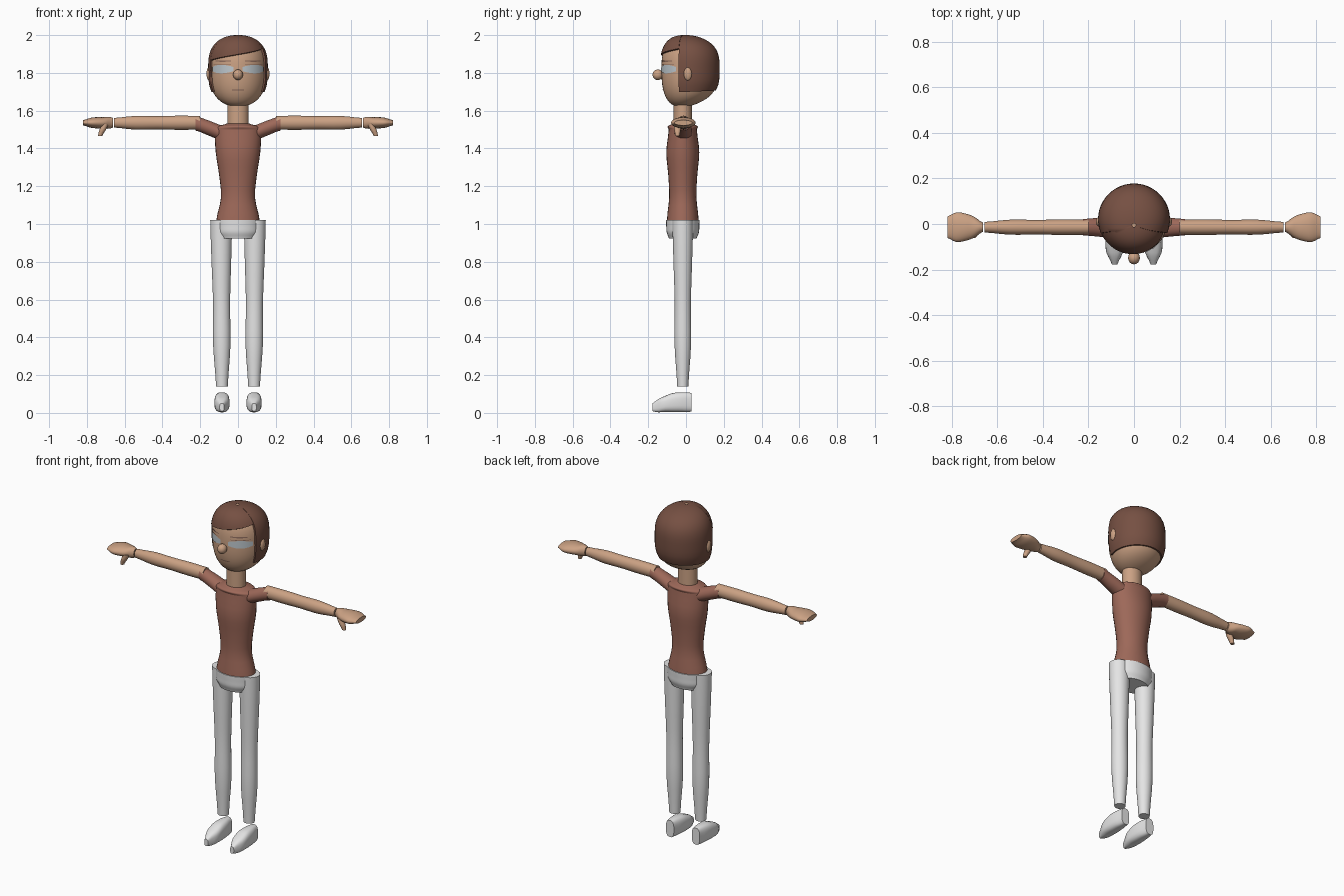
import bpy, bmesh, math
from math import sin, cos, pi, copysign

cube = bpy.data.objects.get("Cube")
if cube:
    bpy.data.objects.remove(cube, do_unlink=True)


def material(name, red, green, blue):
    mat = bpy.data.materials.new(name)
    mat.use_nodes = True
    mat.diffuse_color = (red, green, blue, 1)
    shader = mat.node_tree.nodes["Principled BSDF"]
    shader.inputs["Base Color"].default_value = mat.diffuse_color
    return mat


SKIN = material("skin", 0.6, 0.36, 0.23)
SHIRT = material("shirt_red_brown", 0.34, 0.14, 0.1)
HAIR = material("hair_brown", 0.18, 0.08, 0.055)
CLOTH = material("white_cloth", 0.78, 0.78, 0.78)
EYE = material("eye_pale_blue", 0.52, 0.58, 0.62)
BROW = material("brow_brown", 0.27, 0.15, 0.11)


def steps(start, end, count):
    """Evenly spaced values including both ends."""
    return [start + (end - start) * i / count for i in range(count + 1)]


def blend(keys, t):
    """Smooth curve through evenly spaced key values; a lone key is constant."""
    last = len(keys) - 1
    i = max(0, min(int(t * last), last - 1))
    before, start, end, after = (keys[max(0, min(last, i + k))] for k in (-1, 0, 1, 2))
    f = t * last - i
    leaving, arriving = (end - before) / 2, (after - start) / 2
    bend = 3 * (end - start) - 2 * leaving - arriving
    twist = leaving + arriving - 2 * (end - start)
    return start + f * (leaving + f * (bend + f * twist))


def smooth(obj):
    bpy.ops.object.select_all(action='DESELECT')
    obj.select_set(True)
    bpy.context.view_layer.objects.active = obj
    bpy.ops.object.shade_smooth_by_angle(angle=pi / 4)


def surface(name, mat, rows, closed=True, caps=True):
    """Join equal rows of points into a smooth shaded surface."""
    bm = bmesh.new()
    grid = [[bm.verts.new(point) for point in row] for row in rows]
    count = len(grid[0])
    for low, high in zip(grid, grid[1:]):
        for i in range(count if closed else count - 1):
            j = (i + 1) % count
            bm.faces.new((low[i], low[j], high[j], high[i]))
    if caps:
        bm.faces.new(grid[0])
        bm.faces.new(grid[-1])
        bmesh.ops.recalc_face_normals(bm, faces=bm.faces)
    mesh = bpy.data.meshes.new(name)
    bm.to_mesh(mesh)
    bm.free()
    mesh.materials.append(mat)
    obj = bpy.data.objects.new(name, mesh)
    bpy.context.collection.objects.link(obj)
    smooth(obj)


def loft(name, mat, axis, start, end, across, along, wide, ratio, side=1, power=1):
    """Sweep an oval along an axis; centre, width and proportion follow key values."""
    rows = []
    for t in steps(0, 1, 12):
        place = start + (end - start) * t
        radius = blend(wide, t)
        row = []
        for angle in steps(0, math.tau, 28)[:-1]:
            c, s = cos(angle), sin(angle)
            a = blend(across, t) + radius * copysign(abs(c) ** power, c)
            b = blend(along, t) + radius * blend(ratio, t) * copysign(abs(s) ** power, s)
            x, y, z = {"x": (place, a, b), "y": (a, place, b), "z": (a, b, place)}[axis]
            row.append((side * x, y, z))
        rows.append(row)
    surface(name, mat, rows)


def ball(name, mat, centre, radii):
    bpy.ops.mesh.primitive_uv_sphere_add(segments=20, ring_count=12, location=centre)
    obj = bpy.context.object
    obj.name = name
    obj.scale = radii
    obj.data.materials.append(mat)
    smooth(obj)


CHIN, TEMPLE, CROWN = 1.62, 1.82, 1.992


def skull_point(z, angle, offset=0.0):
    """Point on the egg shaped head, angle measured from the face towards +x."""
    u = (z - TEMPLE) / (CROWN - TEMPLE if z > TEMPLE else TEMPLE - CHIN)
    radius = 0.15 * math.sqrt(max(0, 1 - abs(u) ** 3)) + offset
    back = -radius * cos(angle)
    rise = 0.12 * back * min(u, 0) ** 2 + offset * max(u, 0)
    return (radius * sin(angle), 0.02 - 0.025 * u ** 4 + back, z + rise)


def face_plate(name, mat, start, end, height, half, side=1):
    """Thin lens shaped plate following the face."""
    plate = []
    for level in (-half, 0, half):
        row = []
        for t in steps(-1, 1, 12):
            angle = side * ((start + end) / 2 + t * (end - start) / 2)
            row.append(skull_point(height + level * (1 - t * t / 2), angle, 0.003))
        plate.append(row[::side])
    surface(name, mat, plate, closed=False, caps=False)


# Head, with rings closer together at chin and crown
levels = [CHIN + (CROWN - CHIN) * (1 - cos(a)) / 2 for a in steps(0, pi, 26)[1:-1]]
surface("head", SKIN, [[skull_point(z, a) for a in steps(0, math.tau, 40)[:-1]]
                       for z in levels])

# Hair cap: slanted fringe in front, straight low edge round the back
EDGE = 1.17
columns = [(a, 1.895 + a / 40) for a in steps(-EDGE, EDGE, 16)]
columns += [(a, 1.7) for a in steps(EDGE + 0.01, math.tau - EDGE - 0.01, 30)]
rows = [[skull_point(low, a) for a, low in columns]]
for t in steps(1, 0, 18):
    rows.append([skull_point(CROWN - (CROWN - low) * t * t, a, 0.008) for a, low in columns])
surface("hair", HAIR, rows, caps=False)

# Nose and mouth
ball("nose", SKIN, (0, -0.149, 1.79), (0.026, 0.028, 0.028))
face_plate("mouth", BROW, -0.23, 0.23, 1.714, 0.003)

# Torso, neck and hips share one centre line
SPINE = (-0.017,)
MIDDLE = (0,)
loft("shirt_body", SHIRT, "z", 1.02, 1.5, MIDDLE, SPINE,
     (0.115, 0.09, 0.1, 0.118, 0.124), (0.73, 0.8, 0.77, 0.74, 0.6))
loft("shirt_shoulders", SHIRT, "z", 1.5, 1.532, MIDDLE, SPINE, (0.124, 0.11, 0.06), (0.6, 0.85))
loft("neck", SKIN, "z", 1.5, 1.63, MIDDLE, SPINE, (0.056,), (0.86,))
loft("hips", CLOTH, "z", 0.922, 1.022, MIDDLE, SPINE, (0.1, 0.117, 0.12, 0.122), (0.73,))

for side, label in ((1, "left_"), (-1, "right_")):
    # Ear, eye and brow
    ball(label + "ear", SKIN, (side * 0.152, 0.01, 1.795), (0.015, 0.022, 0.036))
    face_plate(label + "eye", EYE, 0.16, 1.08, 1.82, 0.022, side)
    face_plate(label + "eyelid", BROW, 0.25, 1, 1.845, 0.002, side)
    face_plate(label + "brow", BROW, 0.25, 0.9, 1.862, 0.004, side)

    # Sleeve, arm, hand and thumb
    arm_line = (-0.014,)
    loft(label + "sleeve", SHIRT, "x", 0.08, 0.225, arm_line, (1.48, 1.507, 1.532),
         (0.048, 0.036), (0.85, 1.05), side)
    loft(label + "arm", SKIN, "x", 0.2, 0.657, arm_line, (1.536,),
         (0.033, 0.034, 0.032, 0.033, 0.023), (1.1,), side)
    loft(label + "hand", SKIN, "x", 0.663, 0.82, arm_line, (1.536,),
         (0.02, 0.046, 0.06, 0.065, 0.047), (1.3, 0.65, 0.5, 0.4, 0.3), side)
    loft(label + "thumb", SKIN, "z", 1.465, 1.53, (0.73, 0.704), (-0.045,),
         (0.011, 0.017, 0.017), (1,), side)

    # Trouser leg and shoe
    loft(label + "leg", CLOTH, "z", 0.14, 1.022, (0.085, 0.089), SPINE,
         (0.031, 0.046, 0.045, 0.052, 0.058), (0.95,), side)
    loft(label + "shoe", CLOTH, "y", 0.03, -0.178, (0.085,), (0.056, 0.057, 0.054, 0.044, 0.03),
         (0.026, 0.036, 0.04, 0.036, 0.012), (1.9, 1.45, 1.25, 1.1, 1.7), side, power=0.7)
